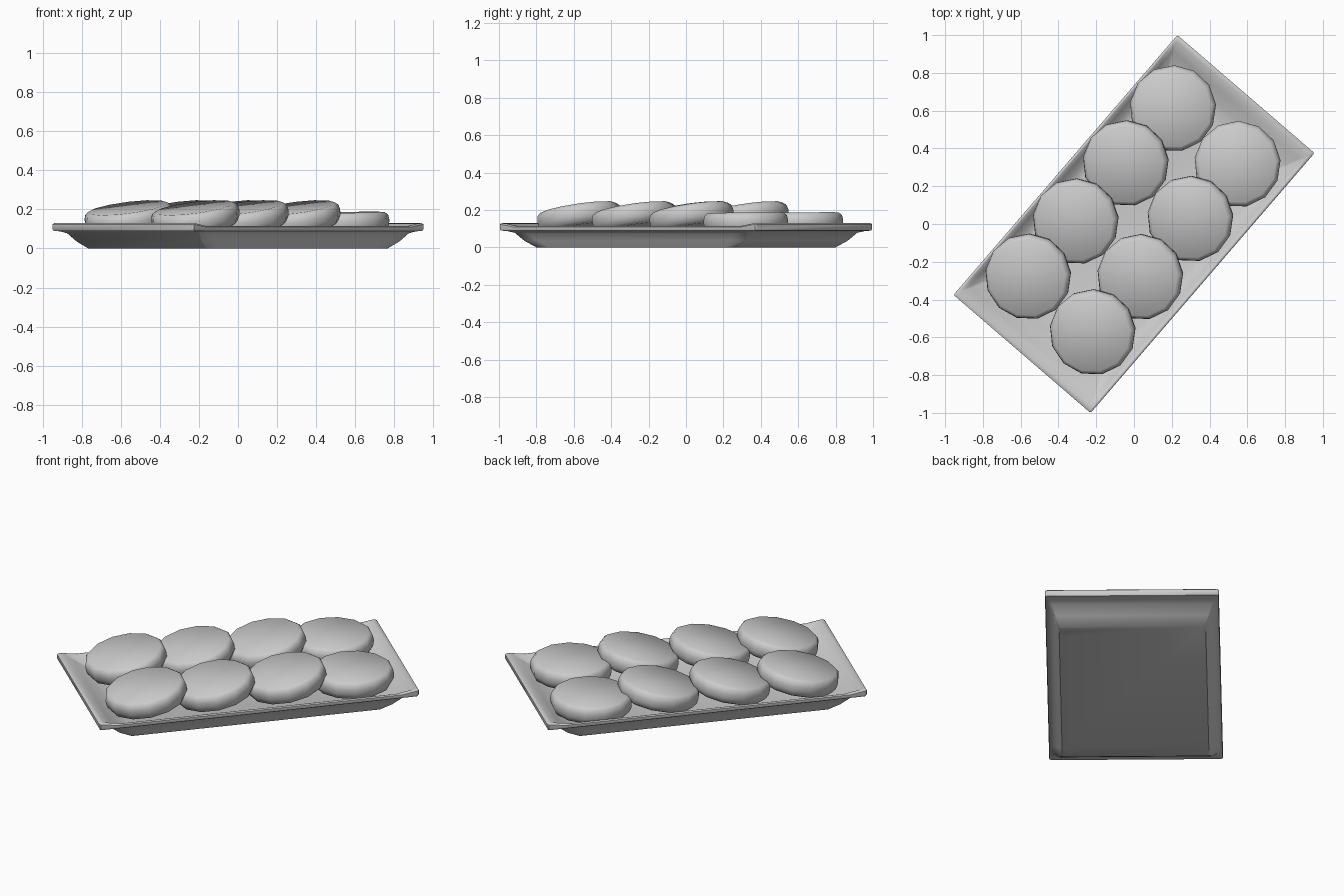
import bpy, bmesh, math
from mathutils import Matrix, Vector

if "Cube" in bpy.data.objects:
    bpy.data.objects.remove(bpy.data.objects["Cube"])

ANGLE = math.radians(49.25)
TURN = Matrix.Rotation(ANGLE, 4, 'Z')
HALF_L, HALF_W = 0.908, 0.479


def finish(bm, name, matrix, angle):
    bmesh.ops.recalc_face_normals(bm, faces=bm.faces)
    mesh = bpy.data.meshes.new(name)
    bm.to_mesh(mesh)
    bm.free()
    obj = bpy.data.objects.new(name, mesh)
    bpy.context.collection.objects.link(obj)
    obj.matrix_world = matrix
    bpy.ops.object.select_all(action='DESELECT')
    obj.select_set(True)
    bpy.context.view_layer.objects.active = obj
    bpy.ops.object.shade_smooth_by_angle(angle=math.radians(angle))
    return obj


def loft(bm, rings):
    """Skin a list of equal-length point rings and cap both ends."""
    loops = [[bm.verts.new(p) for p in ring] for ring in rings]
    n = len(loops[0])
    for a, b in zip(loops, loops[1:]):
        for i in range(n):
            j = (i + 1) % n
            bm.faces.new((a[i], a[j], b[j], b[i]))
    bm.faces.new(loops[0])
    bm.faces.new(loops[-1])


# tray: rectangular rings (end inset, side inset, side height, end height)
tray_profile = [
    (0.195, 0.075, 0.000, 0.000), (0.13, 0.052, 0.035, 0.035),
    (0.08, 0.030, 0.075, 0.078), (0.04, 0.014, 0.085, 0.088),
    (0.005, 0.003, 0.090, 0.090), (0.0, 0.0, 0.098, 0.100),
    (0.0, 0.0, 0.110, 0.124), (0.008, 0.006, 0.115, 0.130),
    (0.030, 0.014, 0.113, 0.128), (0.08, 0.035, 0.092, 0.100),
    (0.14, 0.065, 0.065, 0.067), (0.20, 0.10, 0.05, 0.05),
]


def tray_ring(end, side, z_side, z_end):
    x, y, c = HALF_L - end, HALF_W - side, 0.008
    m = x - 0.1
    half = [(x, -y + c, z_end), (x, y - c, z_end), (x - c, y, z_end),
            (m, y, z_side), (-m, y, z_side), (-x + c, y, z_end)]
    return half + [(-px, -py, pz) for px, py, pz in half[:3]] + \
        [(-m, -y, z_side), (m, -y, z_side), (x - c, -y, z_end)]


# drop the duplicated corner so each ring runs once around
def clean_ring(*p):
    r = tray_ring(*p)
    return r[:8] + [r[8]] + r[9:]


bm = bmesh.new()
loft(bm, [clean_ring(*p) for p in tray_profile])
finish(bm, "tray", TURN, 40)

# round pieces: rounded discs, each leaning on the next one
disc_profile = [(0.188, -0.055), (0.212, -0.044), (0.227, -0.015),
                (0.229, 0.015), (0.223, 0.040), (0.205, 0.055)]
SIDES = 13


def disc(name, u, v, z, tilt, spin):
    bm = bmesh.new()
    loft(bm, [[(r * math.cos(spin + math.tau * i / SIDES),
                r * math.sin(spin + math.tau * i / SIDES), h)
               for i in range(SIDES)] for r, h in disc_profile])
    place = TURN @ Matrix.Translation(Vector((u, v, z)))
    finish(bm, name, place @ Matrix.Rotation(-math.radians(tilt), 4, 'Y'), 50)


for row, v in enumerate((0.243, -0.208)):
    for i, u in enumerate((0.598, 0.217, -0.189, -0.575)):
        flat = i == 0
        disc(f"disc_{row + 1}_{i + 1}", u, v, 0.13 if flat else 0.155,
             1 if flat else 11, 0.2)
